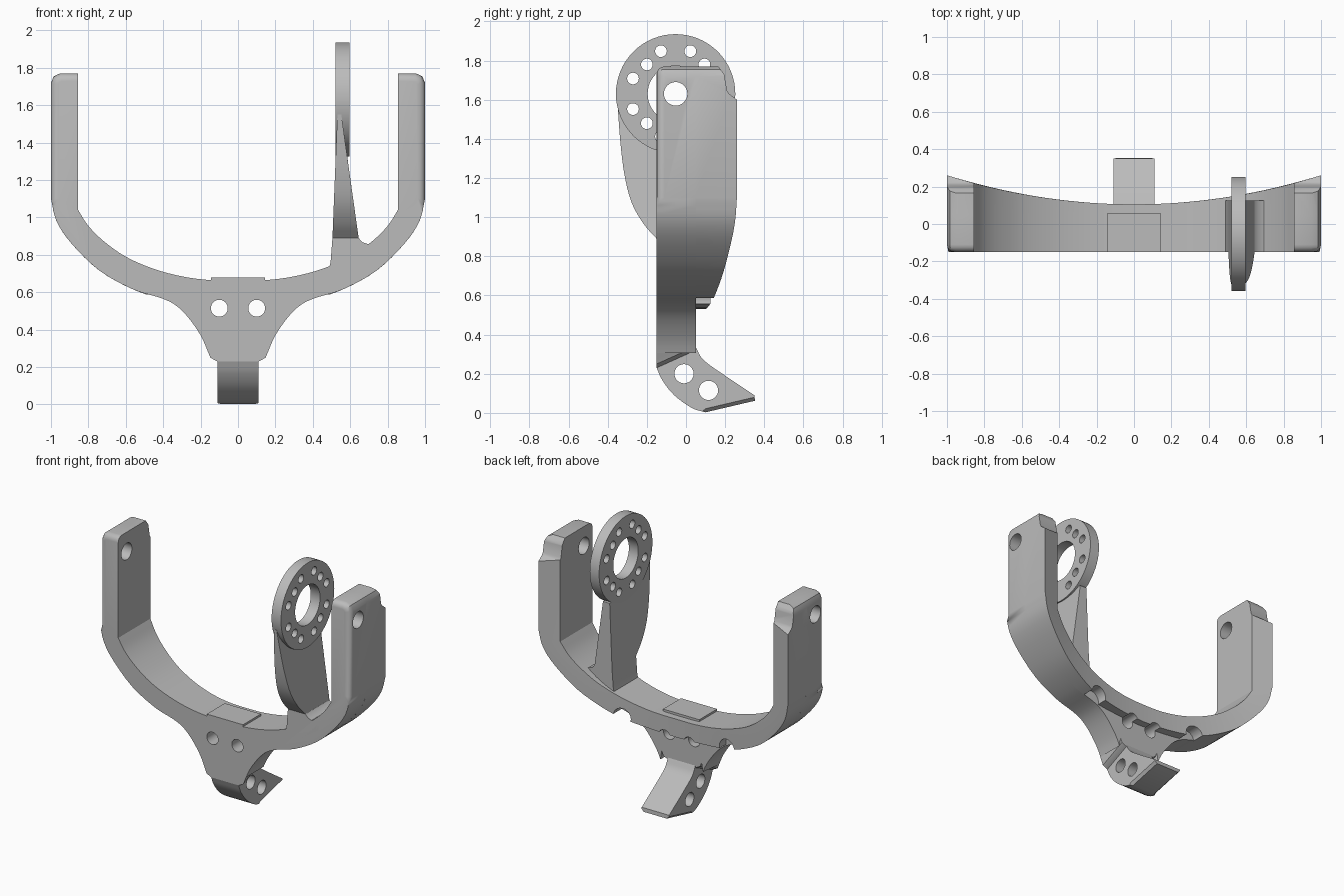
import bpy, bmesh, math
from mathutils import Vector

if "Cube" in bpy.data.objects:
    bpy.data.objects.remove(bpy.data.objects["Cube"])

grey = bpy.data.materials.new("plain grey")
grey.use_nodes = True
grey.diffuse_color = (0.5, 0.5, 0.5, 1)
grey.node_tree.nodes["Principled BSDF"].inputs["Base Color"].default_value = (0.5, 0.5, 0.5, 1)

FRONT, MID = -0.15, 0.05
PIVOT = (-0.053, 1.63)


def smooth_path(pts, steps=4):
    """Catmull-Rom curve through 2D points."""
    p = [Vector(q) for q in pts]
    p = [2 * p[0] - p[1]] + p + [2 * p[-1] - p[-2]]
    out = []
    for a, b, c, d in zip(p, p[1:], p[2:], p[3:]):
        for i in range(steps):
            t = i / steps
            out.append(0.5 * (2 * b + (c - a) * t + (2 * a - 5 * b + 4 * c - d) * t ** 2
                              + (3 * b - a - 3 * c + d) * t ** 3))
    return [tuple(q) for q in out + [p[-2]]]


def mirrored(pts):
    return [(-x, z) for x, z in reversed(pts)]


def place(axis, u, v, d):
    return (d, u, v) if axis == "x" else (u, d, v)


def depth(f, u, v):
    return f(u, v) if callable(f) else f


def add_prism(bm, pts, axis, near, far):
    rings = [[bm.verts.new(place(axis, u, v, depth(f, u, v))) for u, v in pts] for f in (near, far)]
    n = len(pts)
    bm.faces.new(rings[0])
    bm.faces.new(rings[1][::-1])
    for i in range(n):
        j = (i + 1) % n
        bm.faces.new((rings[0][j], rings[0][i], rings[1][i], rings[1][j]))
    return rings


def circle(u, v, r, n=32):
    return [(u + r * math.cos(2 * math.pi * i / n), v + r * math.sin(2 * math.pi * i / n)) for i in range(n)]


def finish(name, bm):
    bmesh.ops.recalc_face_normals(bm, faces=bm.faces)
    me = bpy.data.meshes.new(name)
    bm.to_mesh(me)
    bm.free()
    me.materials.append(grey)
    ob = bpy.data.objects.new(name, me)
    bpy.context.collection.objects.link(ob)
    return ob


def prism(name, pts, axis, near, far):
    bm = bmesh.new()
    add_prism(bm, pts, axis, near, far)
    return finish(name, bm)


def cut(ob, shapes, axis):
    """Subtract separate prisms running along an axis."""
    bm = bmesh.new()
    for s in shapes:
        add_prism(bm, s, axis, -1.5, 1.5)
    cutter = finish("cutter", bm)
    cutter.hide_render = True
    mod = ob.modifiers.new("cut", "BOOLEAN")
    mod.operation, mod.solver, mod.object = "DIFFERENCE", "EXACT", cutter
    dg = bpy.context.evaluated_depsgraph_get()
    me = bpy.data.meshes.new_from_object(ob.evaluated_get(dg))
    ob.modifiers.clear()
    ob.data = me
    bpy.data.objects.remove(cutter)


# Half outlines of the yoke, from the arm top to the centre
tip_out = [(0.95, 1.77), (0.985, 1.755), (1, 1.72)]
tip_in = [(0.855, 1.77), (0.855, 1.755), (0.855, 1.72)]
bend_in = smooth_path([(0.855, 1.04), (0.8, 0.955), (0.72, 0.875), (0.6, 0.79), (0.45, 0.725),
                       (0.3, 0.685), (0.15, 0.665), (0, 0.662)])
bend_out = smooth_path([(1, 1.1), (0.97, 0.98), (0.89, 0.86), (0.74, 0.715), (0.56, 0.615),
                        (0.4, 0.565), (0.2, 0.54), (0, 0.53)])
flare = smooth_path([(1, 1.1), (0.97, 0.98), (0.89, 0.86), (0.74, 0.715), (0.56, 0.615), (0.42, 0.572),
                     (0.34, 0.535), (0.27, 0.47), (0.2, 0.37), (0.16, 0.28), (0.148, 0.25)], 3)

# Front plate: U-shaped yoke flowing into the central stem
inner = tip_in[:1] + bend_in
outer = tip_in[:1] + tip_out + flare
loop = outer + [(0.11, 0.23)] + mirrored(outer + [(0.11, 0.23)])
loop += [p for p in mirrored(inner[1:-1])[::-1]] + inner[:0:-1]
bm = bmesh.new()
front, back = add_prism(bm, loop, "y", FRONT, MID)
for v in back:
    if v.co.z < 0.3:
        v.co.z += 0.09
n = len(outer)
chains = (front[:n - 1], front[n + 3:2 * n + 2])
edges = [bm.edges.get((a, b)) for ch in chains for a, b in zip(ch, ch[1:])]
bmesh.ops.bevel(bm, geom=edges, offset=0.04, segments=4, profile=0.5, affect="EDGES", clamp_overlap=False)
yoke_front = finish("yoke_front", bm)


# Rear band: same U, with a concave back
def back_y(x, z):
    return 0.105 + 0.155 * x * x


half_in, half_out = tip_in + bend_in, tip_out + bend_out
pairs = list(zip(half_in + mirrored(half_in)[1:], half_out + mirrored(half_out)[1:]))
bm = bmesh.new()
rows = []
for (a, b), (c, d) in pairs:
    rows.append([bm.verts.new(q) for q in ((a, MID, b), (c, MID, d), (c, back_y(c, d), d), (a, back_y(a, b), b))])
for r, s in zip(rows, rows[1:]):
    for i in range(4):
        j = (i + 1) % 4
        bm.faces.new((r[i], r[j], s[j], s[i]))
bm.faces.new(rows[0])
bm.faces.new(rows[-1])
bmesh.ops.triangulate(bm, faces=bm.faces)
yoke_rear = finish("yoke_rear", bm)

# Screw holes, underside scallops, pivot holes and rear notches
screws = [circle(s * 0.1, 0.515, 0.045) for s in (-1, 1)]
scallops = [circle(s * 0.42, 0.575, 0.065) for s in (-1, 1)]
pivot_hole = circle(*PIVOT, 0.06)
notch = [(0.165, 1.9), (0.165, 1.77), (0.195, 1.73), (0.21, 1.645), (0.22, 1.63), (0.26, 1.6), (0.4, 1.6), (0.4, 1.9)]
cut(yoke_front, screws, "y")
cut(yoke_front, [pivot_hole], "x")
cut(yoke_rear, screws + scallops, "y")
cut(yoke_rear, [notch], "x")

# Hook under the stem
hook_top = [(FRONT, 0.23), (MID, 0.335)]
hook_back = smooth_path([(MID, 0.335), (0.09, 0.27), (0.2, 0.19), (0.35, 0.09)])
hook_under = smooth_path([(0.1, 0.003), (0.03, 0.025), (-0.06, 0.09), (-0.12, 0.165), (FRONT, 0.23)])
bm = bmesh.new()
rings = add_prism(bm, hook_back + [(0.352, 0.062)] + hook_under, "x", -0.11, 0.11)
k = len(hook_back)
edges = [bm.edges.get((r[k + i], r[k + i + 1])) for r in rings for i in range(3)]
bmesh.ops.bevel(bm, geom=edges, offset=0.018, segments=1, affect="EDGES", clamp_overlap=False)
hook = finish("hook", bm)
cut(hook, [circle(-0.01, 0.2, 0.049), circle(0.115, 0.115, 0.049)], "x")

# Raised pad on the middle of the yoke
pad = prism("centre_pad", [(-0.145, 0.64), (0.145, 0.64), (0.145, 0.679), (-0.145, 0.679)], "y", FRONT, 0.055)

# Ring flange with bolt circle
ring = prism("ring_flange", circle(*PIVOT, 0.305, 64), "x", 0.52, 0.595)
bolts = [circle(PIVOT[0] + sy * a, PIVOT[1] + sz * b, 0.03, 20)
         for a, b in ((0.075, 0.218), (0.147, 0.15), (0.218, 0.078)) for sy in (-1, 1) for sz in (-1, 1)]
ring_holes = bolts + [circle(*PIVOT, 0.143, 48)]
cut(ring, ring_holes, "x")


# Tapered strut carrying the ring
def strut_left(y, z):
    return 0.505 + (z - 0.89) * 0.04


def strut_right(y, z):
    return 0.645 - (z - 0.89) * 0.14


strut_front = smooth_path([(-0.348, 1.55), (-0.335, 1.38), (-0.315, 1.22), (-0.28, 1.08), (-0.22, 0.97), (FRONT, 0.89)])
strut = prism("strut", strut_front + [(0.125, 0.89), (0.125, 1.37), (-0.05, 1.4)], "x", strut_left, strut_right)
cut(strut, ring_holes, "x")

# Filleted foot of the strut
foot = prism("strut_foot", [(0.48, 0.7), (0.495, 0.76), (0.505, 0.89), (0.645, 0.89), (0.665, 0.868), (0.695, 0.858),
                            (0.725, 0.867), (0.745, 0.885), (0.75, 0.8), (0.6, 0.7)], "y", FRONT, 0.125)

for ob in (yoke_front, yoke_rear, hook, pad, ring, strut, foot):
    bpy.ops.object.select_all(action="DESELECT")
    ob.select_set(True)
    bpy.context.view_layer.objects.active = ob
    bpy.ops.object.shade_smooth_by_angle(angle=math.radians(30))
